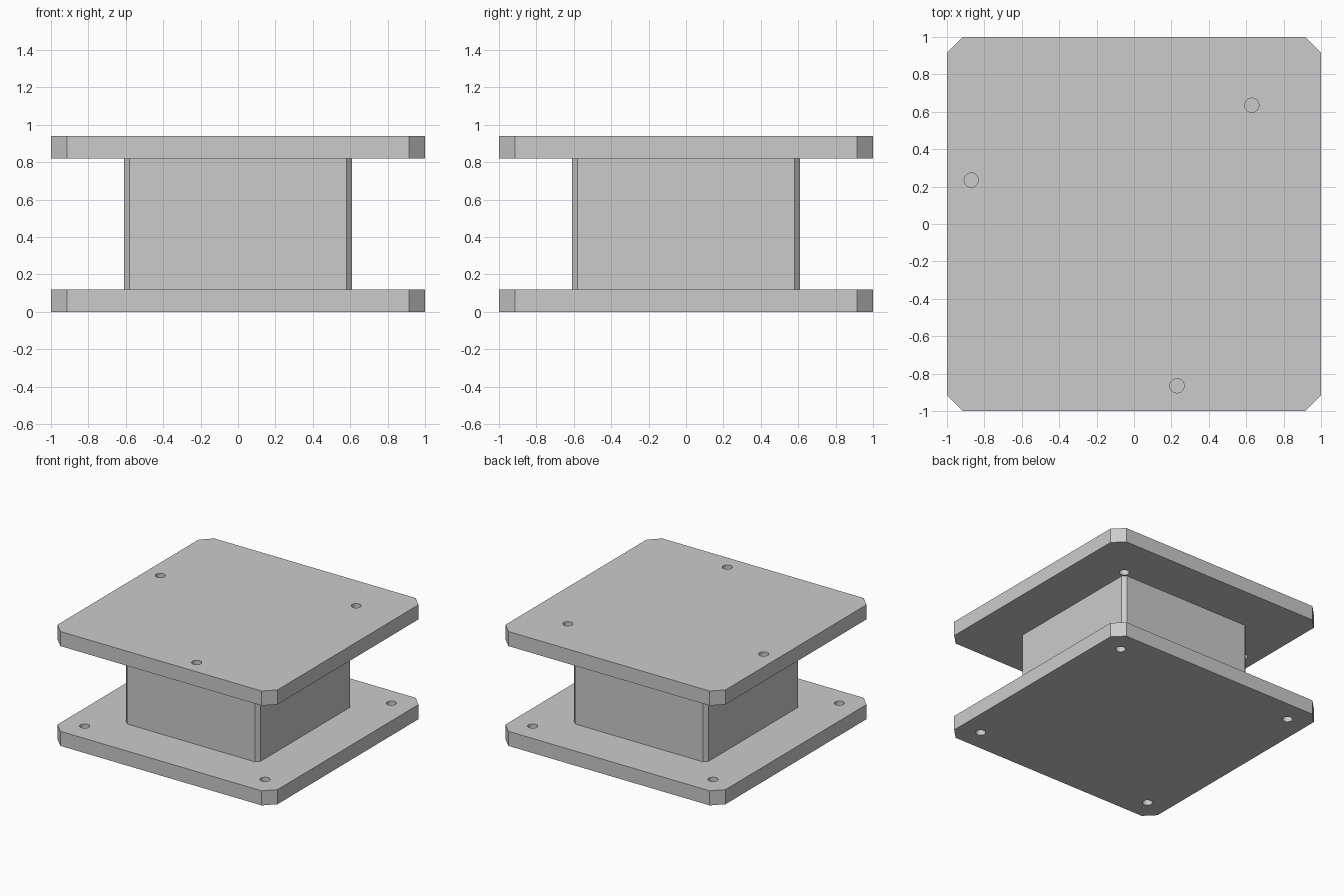
import bpy
import bmesh
from math import cos, sin, tau

if "Cube" in bpy.data.objects:
    bpy.data.objects.remove(bpy.data.objects["Cube"])


def smooth(obj):
    bpy.ops.object.select_all(action='DESELECT')
    obj.select_set(True)
    bpy.context.view_layer.objects.active = obj
    bpy.ops.object.shade_smooth_by_angle(angle=0.6)


def chamfered_square(half, cut):
    a, b = half, half - cut
    return [(b, -a), (a, -b), (a, b), (b, a), (-b, a), (-a, b), (-a, -b), (-b, -a)]


def circle(x, y, r, n=24):
    return [(x + r * cos(tau * i / n), y + r * sin(tau * i / n)) for i in range(n)]


def slab(name, outline, z0, z1, holes=()):
    """Filled 2D outline with holes, extruded to a solid mesh."""
    curve = bpy.data.curves.new(name, 'CURVE')
    curve.dimensions = '2D'
    curve.fill_mode = 'BOTH'
    curve.extrude = (z1 - z0) / 2
    for loop in [outline] + [circle(x, y, 0.038) for x, y in holes]:
        spline = curve.splines.new('POLY')
        spline.points.add(len(loop) - 1)
        for point, (x, y) in zip(spline.points, loop):
            point.co = (x, y, 0, 1)
        spline.use_cyclic_u = True
    obj = bpy.data.objects.new(name, curve)
    bpy.context.collection.objects.link(obj)
    obj.location.z = (z0 + z1) / 2
    bpy.ops.object.select_all(action='DESELECT')
    obj.select_set(True)
    bpy.context.view_layer.objects.active = obj
    bpy.ops.object.convert(target='MESH')
    obj = bpy.context.view_layer.objects.active
    obj.name = name

    # Weld caps to walls
    bm = bmesh.new()
    bm.from_mesh(obj.data)
    bmesh.ops.remove_doubles(bm, verts=bm.verts, dist=0.0005)
    bmesh.ops.recalc_face_normals(bm, faces=bm.faces)
    bm.to_mesh(obj.data)
    bm.free()
    smooth(obj)
    return obj


plate = chamfered_square(1.0, 0.085)

# Base plate with a bolt hole in each corner
slab("base_plate", plate, 0.0, 0.12,
     [(sx * 0.82, sy * 0.82) for sx in (-1, 1) for sy in (-1, 1)])

# Solid core block
slab("core_block", chamfered_square(0.61, 0.03), 0.12, 0.82)

# Top plate with three bolt holes
slab("top_plate", plate, 0.82, 0.94,
     [(0.63, 0.635), (-0.87, 0.235), (0.23, -0.865)])
